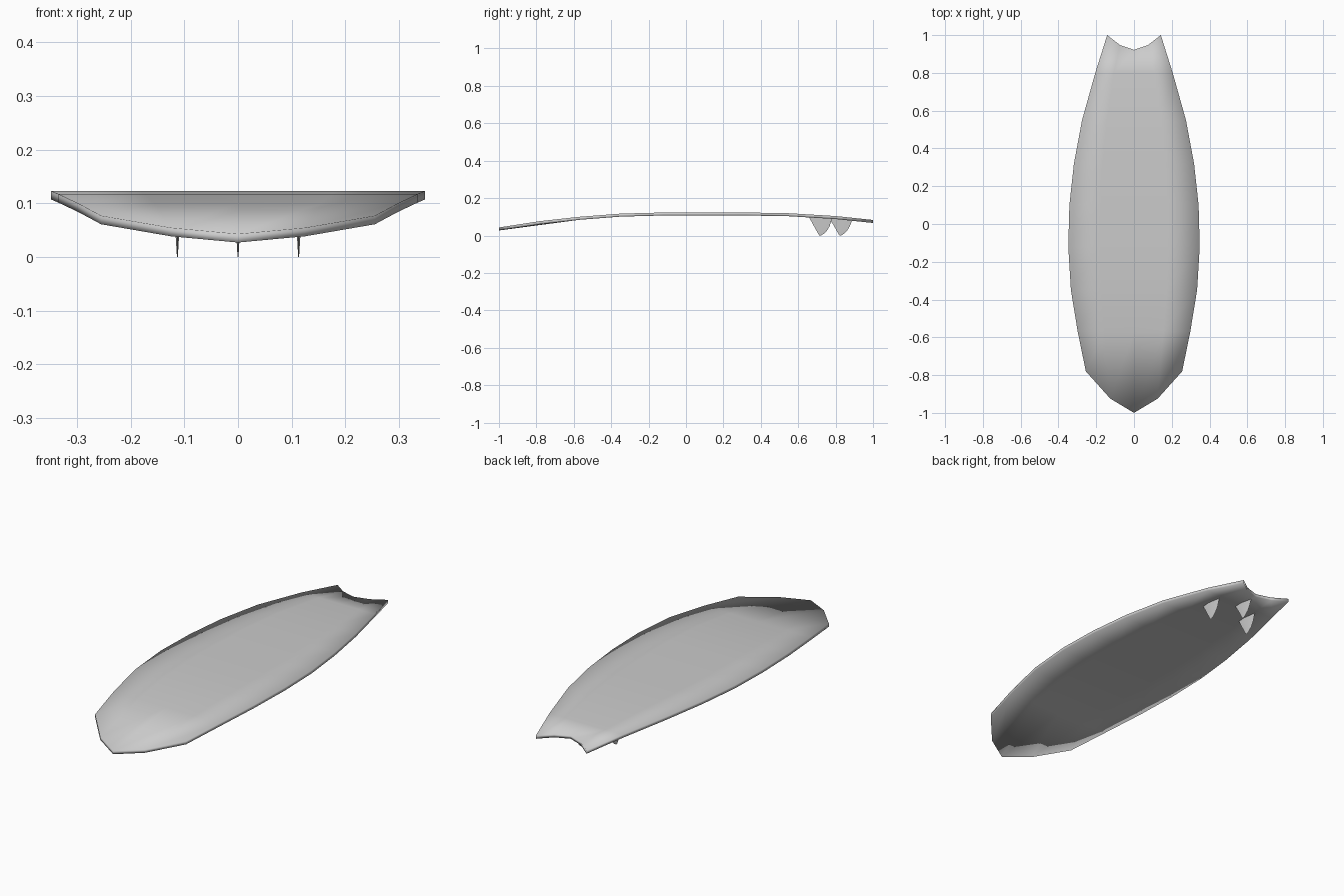
import bpy, bmesh

if "Cube" in bpy.data.objects:
    bpy.data.objects.remove(bpy.data.objects["Cube"])

# Rocker curve: deck height along the length
ROCKER = [(-1, .043), (-.78, .077), (-.57, .10), (-.35, .117), (-.12, .123),
          (.32, .123), (.55, .119), (.8, .104), (1, .083)]
THICK = .016


def deck_z(y):
    for (y0, z0), (y1, z1) in zip(ROCKER, ROCKER[1:]):
        if y <= y1:
            return z0 + (z1 - z0) * (y - y0) / (y1 - y0)
    return ROCKER[-1][1]


def make_object(name, bm):
    bmesh.ops.recalc_face_normals(bm, faces=bm.faces)
    for f in bm.faces:
        f.smooth = True
    me = bpy.data.meshes.new(name)
    bm.to_mesh(me)
    bm.free()
    ob = bpy.data.objects.new(name, me)
    bpy.context.collection.objects.link(ob)
    return ob


# Board: half rows of (x, y) from centre to rail, pointed nose and swallow tail
stations = [(-.57, .298), (-.35, .334), (-.12, .348), (.1, .342),
            (.32, .318), (.55, .275), (.8, .205)]
rows = [[(0, -1), (.125, -.925), (.255, -.78)]]
rows += [[(0, y), (w * .52, y), (w, y)] for y, w in stations]
rows += [[(0, .922), (.075, .948), (.142, 1)]]

bm = bmesh.new()
layers = []
for drop in (0, THICK):
    grid = []
    for r in rows:
        full = [(-x, y) for x, y in r[:0:-1]] + r
        grid.append([bm.verts.new((x, y, deck_z(y) - drop)) for x, y in full])
    for a, b in zip(grid, grid[1:]):
        for i in range(4):
            bm.faces.new((a[i], a[i + 1], b[i + 1], b[i]))
    # outline loop of this skin
    layers.append(grid[0] + [g[-1] for g in grid[1:-1]] + grid[-1][::-1]
                  + [g[0] for g in grid[-2:0:-1]])
top, bottom = layers
for i in range(len(top)):
    bm.faces.new((top[i - 1], top[i], bottom[i], bottom[i - 1]))
make_object("board", bm)


# Fins: thin tapered foils, each row is a diamond section (lead y, trail y, z)
def fin(name, x, shift):
    profile = [(.655, .782, None), (.684, .768, .05), (.698, .753, .025),
               (.706, .738, .010), (.713, .722, 0)]
    bm = bmesh.new()
    rings = []
    for lead, trail, z in profile:
        mid = lead + .4 * (trail - lead)
        t = .0008 + .0055 * ((.09 if z is None else z) / .09)
        ring = []
        for dx, y in ((0, lead), (t, mid), (0, trail), (-t, mid)):
            y += shift
            h = deck_z(y) - .009 if z is None else z
            ring.append(bm.verts.new((x + dx, y, h)))
        rings.append(ring)
    for a, b in zip(rings, rings[1:]):
        for i in range(4):
            bm.faces.new((a[i - 1], a[i], b[i], b[i - 1]))
    bm.faces.new(rings[0])
    bm.faces.new(rings[-1])
    ob = make_object(name, bm)
    bpy.ops.object.select_all(action='DESELECT')
    ob.select_set(True)
    bpy.context.view_layer.objects.active = ob
    bpy.ops.object.shade_smooth_by_angle(angle=.6)


fin("left_fin", -.113, 0)
fin("right_fin", .113, 0)
fin("centre_fin", 0, .108)
